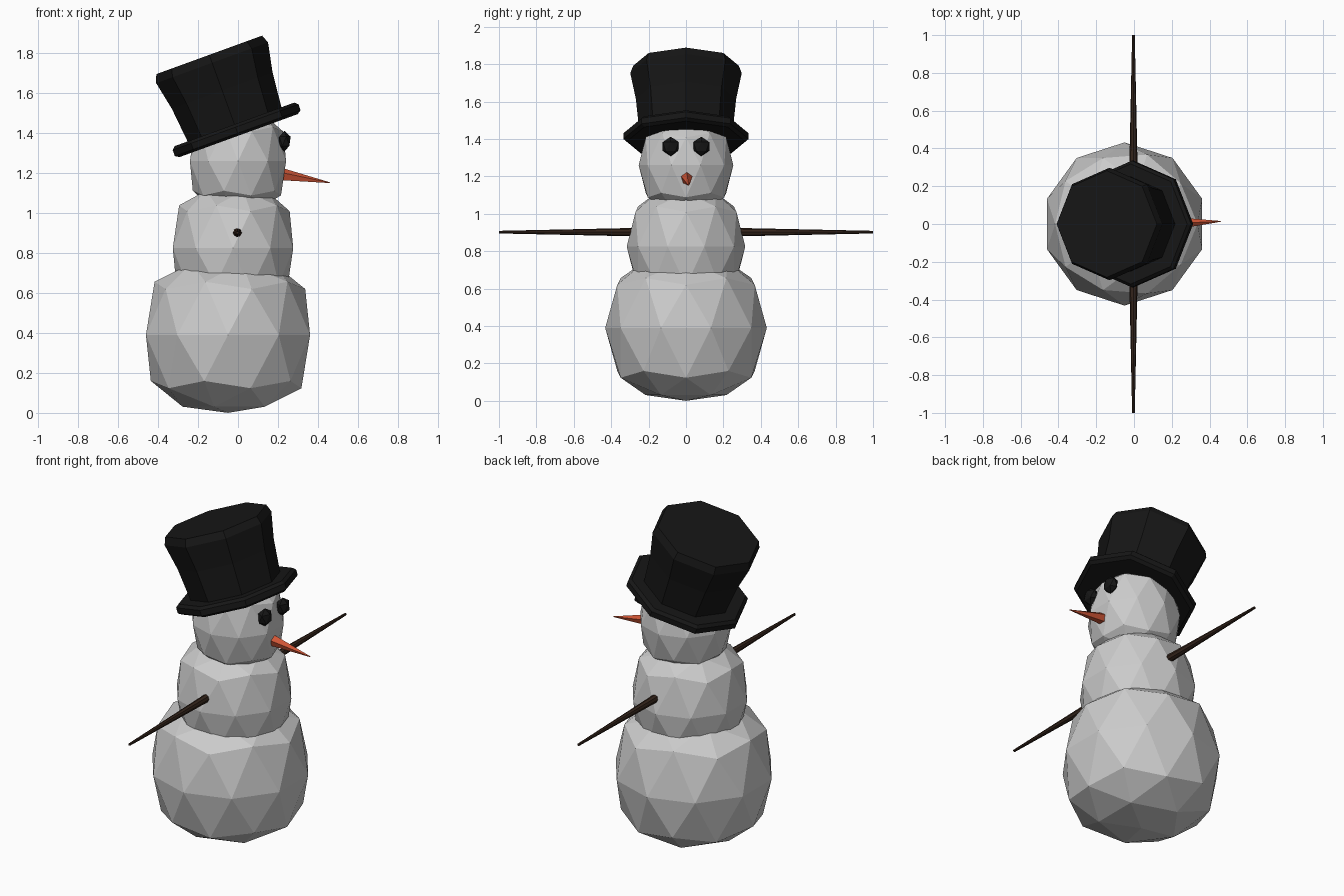
import bpy, bmesh, math
from mathutils import Matrix, Vector

if "Cube" in bpy.data.objects:
    bpy.data.objects.remove(bpy.data.objects["Cube"])


def material(name, rgb):
    m = bpy.data.materials.new(name)
    m.diffuse_color = (*rgb, 1)
    m.use_nodes = True
    m.node_tree.nodes["Principled BSDF"].inputs["Base Color"].default_value = m.diffuse_color
    return m


BLACK = material("black", (0.008, 0.008, 0.008))
ORANGE = material("orange", (0.62, 0.09, 0.035))
BROWN = material("brown", (0.035, 0.018, 0.011))


def finish(bm, name, mat=None):
    bmesh.ops.recalc_face_normals(bm, faces=bm.faces)
    mesh = bpy.data.meshes.new(name)
    bm.to_mesh(mesh)
    bm.free()
    if mat:
        mesh.materials.append(mat)
    obj = bpy.data.objects.new(name, mesh)
    bpy.context.collection.objects.link(obj)
    return obj


# Height curve that squares off a unit ball: flat poles, full shoulders
CURVE = [(0, 0), (0.447, 0.535), (0.526, 0.62), (0.851, 0.835), (1.001, 0.907)]


def squash(z):
    a = abs(z)
    for (z0, h0), (z1, h1) in zip(CURVE, CURVE[1:]):
        if a <= z1:
            return math.copysign(h0 + (h1 - h0) * (a - z0) / (z1 - z0), z)
    return math.copysign(CURVE[-1][1], z)


def snowball(name, centre, r, rz):
    bm = bmesh.new()
    bmesh.ops.create_icosphere(bm, subdivisions=2, radius=1)
    for v in bm.verts:
        v.co = Vector((v.co.x * r, v.co.y * r, squash(v.co.z) * rz)) + Vector(centre)
    return finish(bm, name)


def spike(name, start, end, r0, r1, sides, mat):
    start, end = Vector(start), Vector(end)
    d = end - start
    bm = bmesh.new()
    bmesh.ops.create_cone(bm, cap_ends=True, segments=sides, radius1=r0, radius2=r1, depth=d.length)
    rot = d.to_track_quat('Z', 'Y').to_matrix().to_4x4()
    bm.transform(Matrix.Translation((start + end) / 2) @ rot)
    return finish(bm, name, mat)


# Three snowballs
snowball("lower_body", (-0.05, 0, 0.39), 0.432, 0.43)
snowball("upper_body", (-0.025, 0, 0.825), 0.317, 0.345)
snowball("head", (0, 0, 1.26), 0.253, 0.277)

# Top hat: eight-sided turned profile (radius, height), tilted backwards
PROFILE = [(0.315, 0), (0.335, 0.013), (0.335, 0.045), (0.318, 0.06), (0.25, 0.06),
           (0.268, 0.24), (0.298, 0.388), (0.282, 0.43)]
SIDES = 8
bm = bmesh.new()
rings = [[bm.verts.new((r * math.cos(k * math.tau / SIDES), r * math.sin(k * math.tau / SIDES), z))
          for k in range(SIDES)] for r, z in PROFILE]
for lo, hi in zip(rings, rings[1:]):
    for k in range(SIDES):
        n = (k + 1) % SIDES
        bm.faces.new((lo[k], lo[n], hi[n], hi[k]))
bm.faces.new(rings[0][::-1])
bm.faces.new(rings[-1])
bm.transform(Matrix.Translation((0.003, 0, 1.388)) @ Matrix.Rotation(math.radians(-20), 4, 'Y'))
finish(bm, "top_hat", BLACK)

# Eyes and stick arms on both sides
for side, s in (("left", 1), ("right", -1)):
    bm = bmesh.new()
    bmesh.ops.create_icosphere(bm, subdivisions=1, radius=1)
    bm.transform(Matrix.Translation((0.232, s * 0.082, 1.36)) @ Matrix.Diagonal((0.035, 0.05, 0.052, 1)))
    finish(bm, side + "_eye", BLACK)
    spike(side + "_arm", (-0.003, s * 0.25, 0.902), (-0.003, s * 1.0, 0.902), 0.023, 0.007, 8, BROWN)

# Carrot nose: blunt root, then a long taper
spike("nose", (0.2, 0.003, 1.195), (0.46, 0.014, 1.152), 0.036, 0.002, 5, ORANGE)
